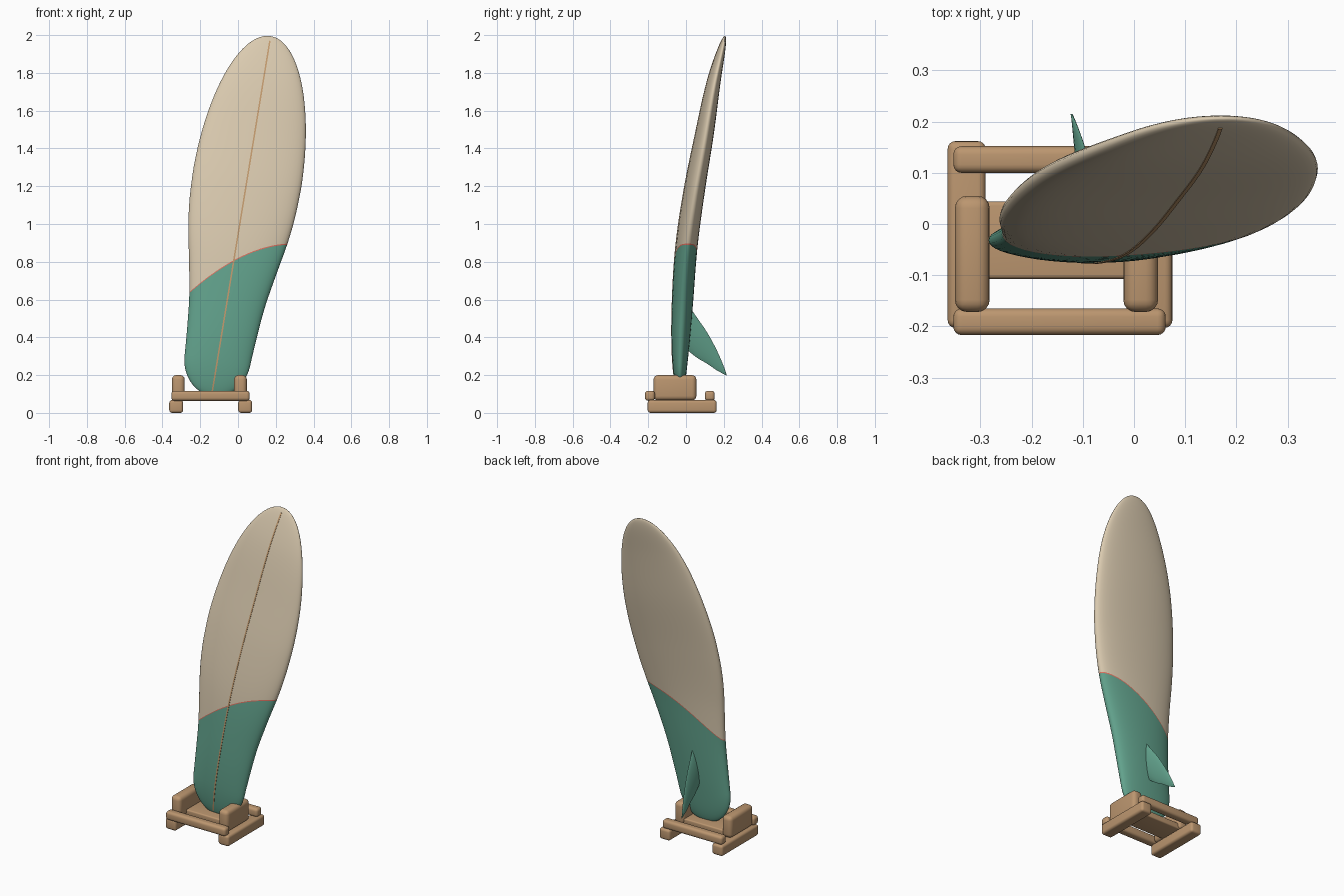
import bpy, bmesh, math
from mathutils import Vector

if "Cube" in bpy.data.objects:
    bpy.data.objects.remove(bpy.data.objects["Cube"])


def material(name, color):
    m = bpy.data.materials.new(name)
    m.diffuse_color = (*color, 1)
    m.use_nodes = True
    m.node_tree.nodes["Principled BSDF"].inputs["Base Color"].default_value = m.diffuse_color
    return m


CREAM = material("cream", (0.70, 0.59, 0.43))
TEAL = material("teal", (0.125, 0.37, 0.27))
CORAL = material("coral", (0.75, 0.17, 0.12))
WOOD = material("wood", (0.50, 0.305, 0.16))
STRIP = material("stringer_wood", (0.55, 0.33, 0.16))

LENGTH = 1.93
FOOT = (-0.14, 0.09)
LEAN = math.atan2(0.312, 1.9)
SPLIT = 0.725


def interp(keys, t):
    """Smooth cubic interpolation through (position, value) keys."""
    t = max(keys[0][0], min(keys[-1][0], t))
    i = 0
    while i < len(keys) - 2 and t > keys[i + 1][0]:
        i += 1

    def slope(k):
        a, b = keys[max(k - 1, 0)], keys[min(k + 1, len(keys) - 1)]
        return (b[1] - a[1]) / (b[0] - a[0])

    (x0, y0), (x1, y1) = keys[i], keys[i + 1]
    h = x1 - x0
    u = (t - x0) / h
    return ((2*u**3 - 3*u**2 + 1) * y0 + (u**3 - 2*u**2 + u) * h * slope(i)
            + (3*u**2 - 2*u**3) * y1 + (u**3 - u**2) * h * slope(i + 1))


WAIST = [(0.2, 0.176), (0.35, 0.187), (0.51, 0.203), (0.7, 0.236),
         (0.86, 0.266), (1.0, 0.283), (1.15, 0.29)]
ROCKER = [(0, -0.032), (0.2, -0.031), (0.5, -0.018), (0.8, 0.003),
          (1.1, 0.044), (1.4, 0.097), (1.7, 0.15), (1.93, 0.206)]


def half_width(t):
    if t < 0.2:
        return 0.176 * math.sqrt(max(0, 1 - (1 - t / 0.2) ** 2))
    if t > 1.15:
        return 0.29 * math.sqrt(max(0, 1 - ((t - 1.15) / 0.78) ** 2))
    return interp(WAIST, t)


def half_thick(t):
    if t < 0.8:
        return 0.058 * math.sqrt(max(0, 1 - ((0.8 - t) / 0.8) ** 2.5))
    return 0.058 * math.sqrt(max(0, 1 - ((t - 0.8) / 1.13) ** 2))


def place(t, w, n):
    """Board coordinates (along, across, depth) to world."""
    c, s = math.cos(LEAN), math.sin(LEAN)
    return Vector((FOOT[0] + t * s + w * c, n, FOOT[1] + t * c - w * s))


def finish(name, bm, mats, angle=40):
    bmesh.ops.recalc_face_normals(bm, faces=bm.faces[:])
    me = bpy.data.meshes.new(name)
    bm.to_mesh(me)
    bm.free()
    ob = bpy.data.objects.new(name, me)
    bpy.context.collection.objects.link(ob)
    for m in mats:
        me.materials.append(m)
    bpy.ops.object.select_all(action='DESELECT')
    ob.select_set(True)
    bpy.context.view_layer.objects.active = ob
    bpy.ops.object.shade_smooth_by_angle(angle=math.radians(angle))
    return ob


# Board: lofted rows that bend to follow the slanted paint line
def board():
    bm = bmesh.new()
    sides = 48
    rows = [LENGTH * (1 - math.cos(math.pi * i / 72)) / 2 for i in range(1, 72)]
    rows = [s for s in rows if abs(s - SPLIT) > 0.012]
    rows = sorted(rows + [SPLIT - 0.003, SPLIT + 0.003])
    rings = []
    for s in rows:
        bend = s / SPLIT if s < SPLIT else (LENGTH - s) / (LENGTH - SPLIT)
        bend = math.sin(bend * math.pi / 2) ** 2
        ring = []
        for k in range(sides):
            a = 2 * math.pi * k / sides
            t = s
            for _ in range(8):
                w = half_width(t) * math.sin(a)
                t = s + bend * (0.78 * w - 1.06 * w * w)
            c = math.cos(a)
            n = -math.copysign(abs(c) ** 0.9, c) * half_thick(t)
            ring.append(bm.verts.new(place(t, w, interp(ROCKER, t) + n)))
        rings.append(ring)
    for s, r0, r1 in zip(rows, rings, rings[1:]):
        if s < SPLIT - 0.004:
            idx = 1
        else:
            idx = 2 if s < SPLIT else 0
        for k in range(sides):
            j = (k + 1) % sides
            bm.faces.new((r0[k], r0[j], r1[j], r1[k])).material_index = idx
    for ring, t, idx in ((rings[0], 0, 1), (rings[-1], LENGTH, 0)):
        tip = bm.verts.new(place(t, 0, interp(ROCKER, t)))
        for k in range(sides):
            bm.faces.new((ring[k], ring[(k + 1) % sides], tip)).material_index = idx
    finish("board", bm, [CREAM, TEAL, CORAL], 60)


# Stringer: thin strip down the middle of the deck
def stringer():
    bm = bmesh.new()
    prev = None
    for i in range(81):
        t = 0.025 + (1.905 - 0.025) * i / 80
        y = interp(ROCKER, t) - half_thick(t)
        cur = [bm.verts.new(place(t, w, y + d)) for w, d in
               ((-0.004, 0.003), (-0.004, -0.002), (0.004, -0.002), (0.004, 0.003))]
        if prev:
            for k in range(4):
                j = (k + 1) % 4
                bm.faces.new((prev[k], prev[j], cur[j], cur[k]))
        else:
            bm.faces.new(cur)
        prev = cur
    bm.faces.new(prev)
    finish("stringer", bm, [STRIP])


# Fin: lens-shaped sections swept from the board to a swept-back tip
def fin():
    lead = [(0, 0.575), (0.25, 0.50), (0.5, 0.425), (0.75, 0.33), (0.92, 0.25), (1, 0.202)]
    trail = [(0, 0.33), (0.25, 0.29), (0.5, 0.26), (0.75, 0.225), (1, 0.198)]
    bm = bmesh.new()
    loops = []
    for i in range(17):
        u = i / 16
        y = 0.01 + 0.205 * u
        top, low = interp(lead, u), interp(trail, u)
        thick = 0.013 * (1 - u) + 0.002
        loop = []
        for k in range(16):
            a = 2 * math.pi * k / 16
            z = (top + low) / 2 + math.cos(a) * (top - low) / 2
            w = math.sin(a) * abs(math.sin(a)) ** 0.5 * thick
            loop.append(bm.verts.new(place((z - FOOT[1]) / math.cos(LEAN), w, y)))
        loops.append(loop)
    for r0, r1 in zip(loops, loops[1:]):
        for k in range(16):
            j = (k + 1) % 16
            bm.faces.new((r0[k], r0[j], r1[j], r1[k]))
    bm.faces.new(loops[0])
    bm.faces.new(loops[-1])
    finish("fin", bm, [TEAL])


# Stand: rounded wooden bars given by their x, y and z ranges
def bar(name, xs, ys, zs, radius):
    bm = bmesh.new()
    bmesh.ops.create_cube(bm, size=1)
    for v in bm.verts:
        v.co = [(r[0] + r[1]) / 2 + c * (r[1] - r[0]) for c, r in zip(v.co, (xs, ys, zs))]
    bmesh.ops.bevel(bm, geom=bm.edges[:], offset=radius, segments=4,
                    profile=0.5, affect='EDGES')
    finish(name, bm, [WOOD])


board()
stringer()
fin()
for side, x in (("left", -0.327), ("right", 0.038)):
    bar(side + "_runner", (x - 0.037, x + 0.037), (-0.203, 0.162), (0, 0.068), 0.015)
for side, x in (("left", -0.316), ("right", 0.013)):
    bar(side + "_post", (x - 0.034, x + 0.034), (-0.172, 0.055), (0.066, 0.2), 0.024)
for end, y in (("front", -0.191), ("back", 0.126)):
    bar(end + "_crossbar", (-0.353, 0.062), (y - 0.026, y + 0.026), (0.064, 0.117), 0.016)
bar("base_plate", (-0.33, 0.03), (-0.107, 0.044), (0.066, 0.104), 0.008)
